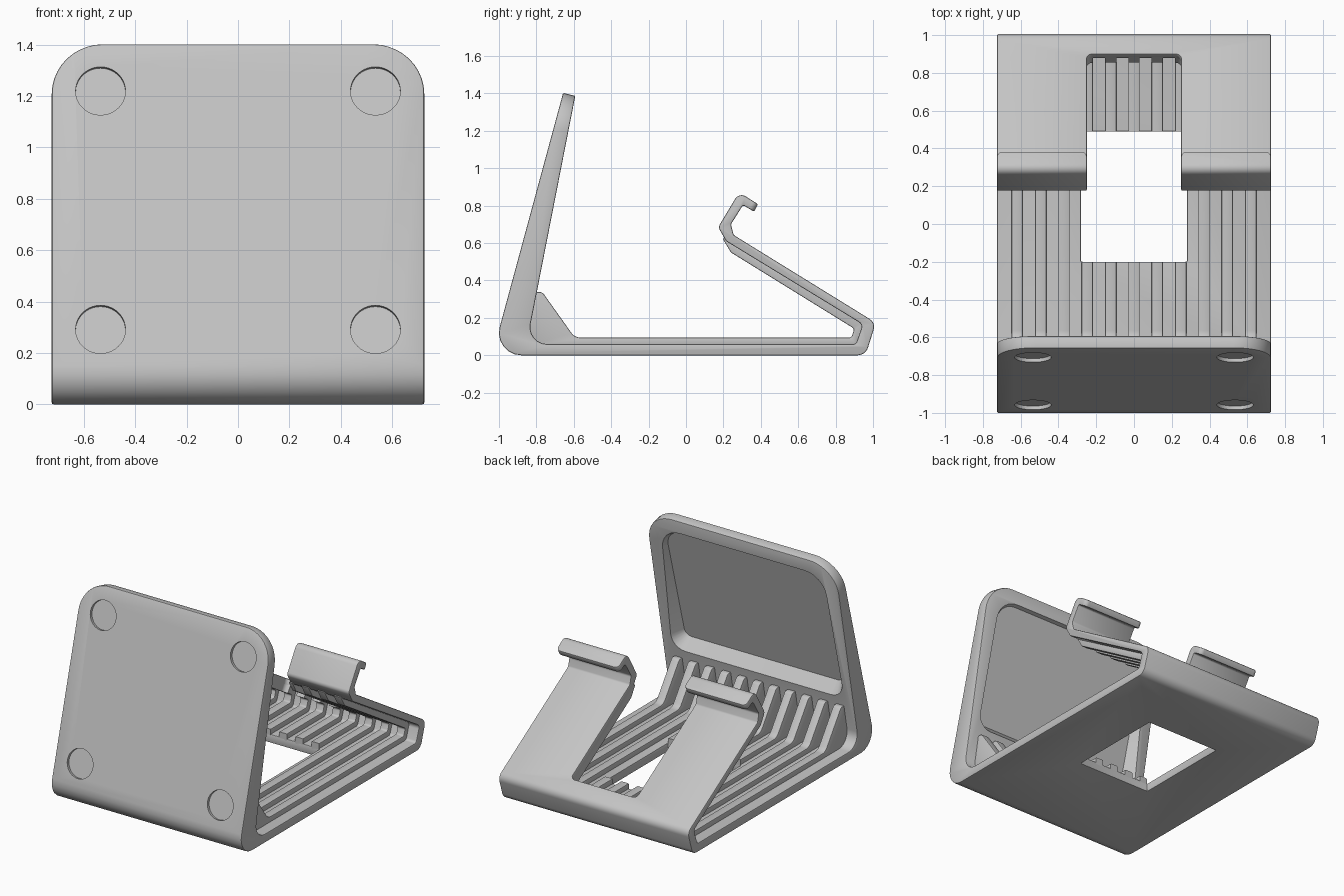
import bpy, bmesh, math
from mathutils import Vector, Matrix

old = bpy.data.objects.get("Cube")
if old:
    bpy.data.objects.remove(old, do_unlink=True)

HALF = 0.725

grey = bpy.data.materials.new("plain grey")
grey.use_nodes = True
grey.diffuse_color = (0.55, 0.55, 0.55, 1)
grey.node_tree.nodes["Principled BSDF"].inputs["Base Color"].default_value = (0.55, 0.55, 0.55, 1)


def fillet(corners, steps=6):
    """Round every (a, b, radius) corner of a closed outline."""
    out = []
    for i, (a, b, r) in enumerate(corners):
        p = Vector((a, b))
        if r == 0:
            out.append(p)
            continue
        d1 = (Vector(corners[i - 1][:2]) - p).normalized()
        d2 = (Vector(corners[(i + 1) % len(corners)][:2]) - p).normalized()
        half = d1.angle(d2) / 2
        centre = p + (d1 + d2).normalized() * r / math.sin(half)
        start = p + d1 * r / math.tan(half) - centre
        end = p + d2 * r / math.tan(half) - centre
        sweep = start.angle_signed(end)
        for k in range(steps + 1):
            out.append(centre + Matrix.Rotation(-sweep * k / steps, 2) @ start)
    return out


def loft(bm, ring_a, ring_b):
    """Closed solid between two matching rings."""
    a = [bm.verts.new(p) for p in ring_a]
    b = [bm.verts.new(p) for p in ring_b]
    bm.faces.new(a)
    bm.faces.new(b[::-1])
    for i in range(len(a)):
        bm.faces.new((a[i - 1], b[i - 1], b[i], a[i]))


def extrude_x(bm, outline, x0, x1):
    loft(bm, [(x0, p.x, p.y) for p in outline], [(x1, p.x, p.y) for p in outline])


def finish(name, bm):
    bmesh.ops.recalc_face_normals(bm, faces=bm.faces)
    mesh = bpy.data.meshes.new(name)
    bm.to_mesh(mesh)
    bm.free()
    mesh.materials.append(grey)
    obj = bpy.data.objects.new(name, mesh)
    bpy.context.collection.objects.link(obj)
    return obj


def activate(obj):
    bpy.ops.object.select_all(action="DESELECT")
    obj.select_set(True)
    bpy.context.view_layer.objects.active = obj


def cut(obj, *cutters):
    activate(obj)
    for cutter in cutters:
        cutter.hide_render = True
        mod = obj.modifiers.new("cut", "BOOLEAN")
        mod.operation, mod.solver, mod.object = "DIFFERENCE", "EXACT", cutter
        bpy.ops.object.modifier_apply(modifier=mod.name)


def soften(obj, width):
    activate(obj)
    mod = obj.modifiers.new("soft edges", "BEVEL")
    mod.width, mod.segments = width, 2
    mod.angle_limit = math.radians(40)
    mod.use_clamp_overlap = False
    bpy.ops.object.modifier_apply(modifier=mod.name)


# Body: back plate, base, ramp and hook in one bent side profile (y, z, radius)
body_profile = fillet([
    (-1.037, 0, 0.12), (-0.657, 1.403, 0), (-0.592, 1.387, 0), (-0.852, 0.06, 0.09),
    (0.908, 0.06, 0.02), (0.945, 0.165, 0.03), (0.215, 0.61, 0), (0.172, 0.685, 0.03),
    (0.284, 0.872, 0.04), (0.385, 0.808, 0), (0.364, 0.768, 0), (0.305, 0.803, 0.01),
    (0.24, 0.70, 0.02), (0.255, 0.643, 0.02), (1.015, 0.174, 0.05), (0.96, 0, 0.06)])
bm = bmesh.new()
extrude_x(bm, body_profile, -HALF, HALF)
body = finish("stand_body", bm)

# Ribs lining the inside of the body
rib_profile = fillet([
    (-0.82, 0.338, 0), (-0.768, 0.338, 0.03), (-0.595, 0.095, 0.06), (0.884, 0.095, 0.015),
    (0.9, 0.142, 0.015), (0.24, 0.55, 0.015), (0.195, 0.625, 0), (0.23, 0.62, 0),
    (0.955, 0.175, 0), (0.918, 0.045, 0), (-0.85, 0.045, 0), (-0.87, 0.12, 0)])
bm = bmesh.new()
for k in range(-5, 6):
    extrude_x(bm, rib_profile, k * 0.1235 - 0.03, k * 0.1235 + 0.03)
ribs = finish("ribs", bm)
soften(ribs, 0.006)

# Slot cutter, square to the ramp
along = Vector((0, -0.851, 0.525))
up = Vector((0, 0.525, 0.851))
root = Vector((0, 0.9, 0.245))
slot_outline = fillet([(-0.25, 0, 0.03), (0.25, 0, 0.03), (0.25, 1, 0), (-0.25, 1, 0)])
bm = bmesh.new()
loft(bm, *[[root + Vector((p.x, 0, 0)) + along * p.y + up * h for p in slot_outline]
           for h in (-0.11, 0.5)])
slot = finish("slot_cutter", bm)

# Base opening cutter
bm = bmesh.new()
hole_outline = [(-0.28, -0.2), (0.28, -0.2), (0.28, 0.49), (-0.28, 0.49)]
loft(bm, *[[(x, y, z) for x, y in hole_outline] for z in (-0.1, 0.13)])
hole = finish("base_opening_cutter", bm)

cut(body, slot, hole)
cut(ribs, slot, hole)

# Round the corners of the back plate and of the hook tips
bm = bmesh.new()
bm.from_mesh(body.data)
bmesh.ops.dissolve_limit(bm, angle_limit=0.01, verts=bm.verts, edges=bm.edges)


def side_edges(y0, y1, z0, z1):
    return [e for e in bm.edges
            if abs(e.verts[0].co.x - e.verts[1].co.x) < 0.001
            and all(y0 < v.co.y < y1 and z0 < v.co.z < z1 for v in e.verts)]


for edges, radius in ((side_edges(-0.7, -0.5, 1.35, 1.45), 0.2),
                      (side_edges(0.355, 0.39, 0.75, 0.82), 0.03)):
    bmesh.ops.bevel(bm, geom=edges, offset=radius, segments=10, profile=0.5, affect="EDGES")
bm.to_mesh(body.data)
bm.free()
soften(body, 0.007)

# Plate frame: s runs up the outer face, d goes into the plate
plate_up = Vector((0, 0.2614, 0.9652))
plate_in = Vector((0, 0.9652, -0.2614))
foot = Vector((0, -1.037, 0))


def on_plate(x, s, d):
    return foot + Vector((x, 0, 0)) + plate_up * s + plate_in * d


# Recess with sloping walls in the inside of the plate
def recess_ring(grow, d):
    w, lo, hi = 0.605 + grow, 0.5 - grow, 1.35 + grow
    outline = fillet([(-w, lo, 0.05 + grow), (w, lo, 0.05 + grow),
                      (w, hi, 0.13 + grow), (-w, hi, 0.13 + grow)])
    return [on_plate(p.x, p.y, d) for p in outline]


bm = bmesh.new()
loft(bm, recess_ring(0, 0.05), recess_ring(0.15, 0.3))
recess = finish("recess_cutter", bm)

# Four shallow round pockets in the outside of the plate
bm = bmesh.new()
for x in (-0.535, 0.535):
    for z in (0.292, 1.22):
        rings = [[on_plate(x + 0.097 * math.cos(t), z / 0.9652 + 0.097 * math.sin(t), d)
                  for t in (k * math.tau / 40 for k in range(40))] for d in (-0.05, 0.02)]
        loft(bm, *rings)
pockets = finish("pocket_cutter", bm)

cut(body, recess, pockets)
for cutter in (slot, hole, recess, pockets):
    bpy.data.objects.remove(cutter, do_unlink=True)

for obj in (body, ribs):
    activate(obj)
    bpy.ops.object.shade_smooth_by_angle(angle=math.radians(30))
